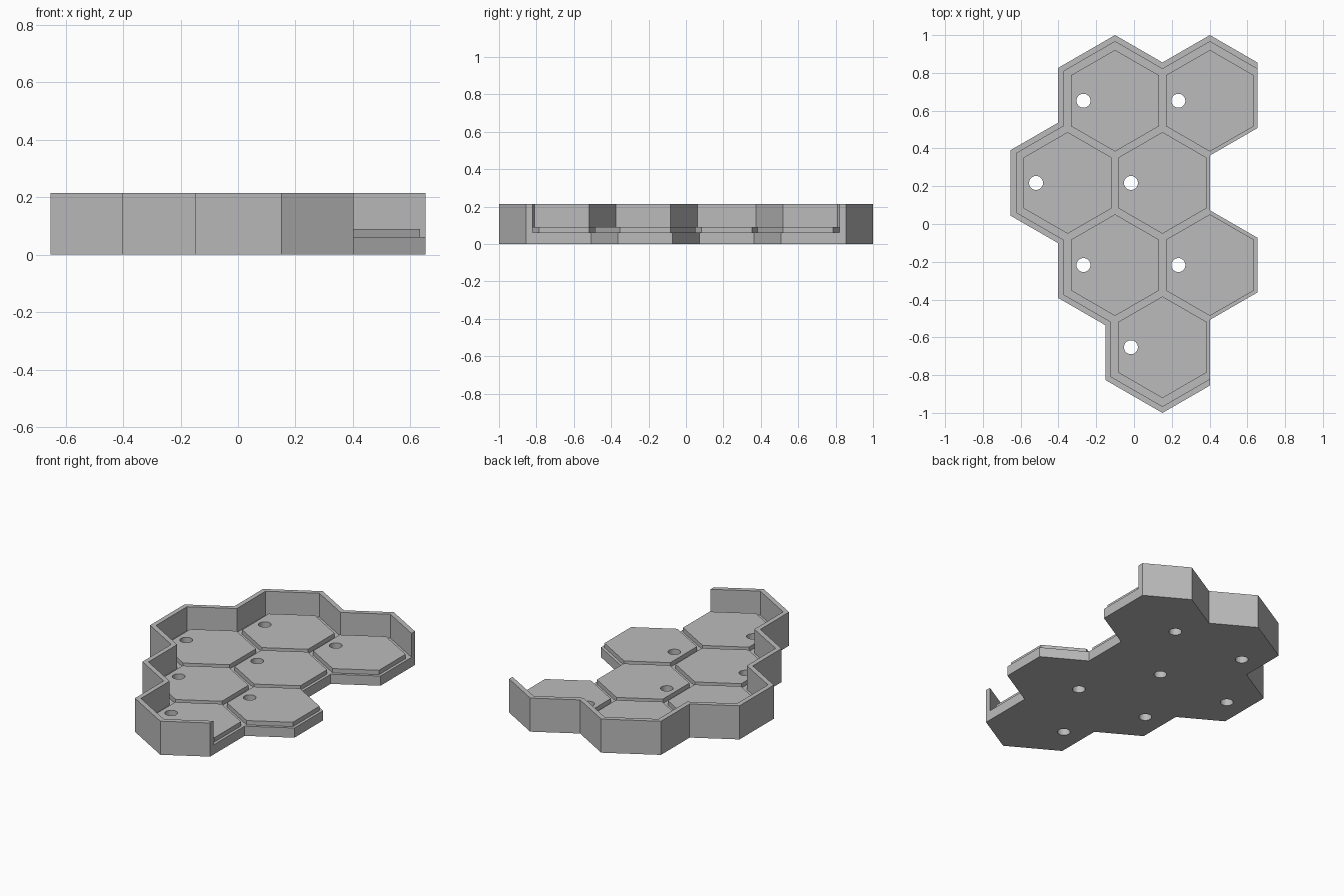
import bpy, bmesh
from math import cos, sin, radians, sqrt
from mathutils import Vector

cube = bpy.data.objects.get("Cube")
if cube:
    bpy.data.objects.remove(cube)

SIDE = 0.29                       # edge of one hexagonal cell
PITCH = SIDE * sqrt(3)            # distance between neighbouring cells
ROW = SIDE * 1.5
FLOOR, PAD_TOP, RIM = 0.062, 0.09, 0.215
OUTER, INNER = 0.05, 0.02         # wall faces, measured out from the cells

grey = bpy.data.materials.new("plain grey")
grey.use_nodes = True
grey.diffuse_color = (0.5, 0.5, 0.5, 1)
grey.node_tree.nodes["Principled BSDF"].inputs["Base Color"].default_value = (0.5, 0.5, 0.5, 1)


def heading(deg):
    return Vector((cos(radians(deg)), sin(radians(deg))))


def prism(name, outlines, z0, z1):
    """Extrude flat outlines from z0 to z1 into one object."""
    bm = bmesh.new()
    for outline in outlines:
        face = bm.faces.new([bm.verts.new((p.x, p.y, z0)) for p in outline])
        top = bmesh.ops.extrude_face_region(bm, geom=[face])["geom"]
        moved = [v for v in top if isinstance(v, bmesh.types.BMVert)]
        bmesh.ops.translate(bm, verts=moved, vec=(0, 0, z1 - z0))
    bmesh.ops.recalc_face_normals(bm, faces=bm.faces)
    mesh = bpy.data.meshes.new(name)
    bm.to_mesh(mesh)
    bm.free()
    mesh.materials.append(grey)
    obj = bpy.data.objects.new(name, mesh)
    bpy.context.collection.objects.link(obj)
    return obj


def cut(obj, cutter):
    cutter.hide_render = True
    mod = obj.modifiers.new("cut", 'BOOLEAN')
    mod.operation, mod.solver, mod.object = 'DIFFERENCE', 'EXACT', cutter
    bpy.context.view_layer.objects.active = obj
    bpy.ops.object.modifier_apply(modifier=mod.name)


def ring(centre, radius, sides, start=0):
    return [centre + radius * heading(start + 360 * i / sides) for i in range(sides)]


def walk(start, turns):
    points = [start]
    for deg in turns:
        points.append(points[-1] + SIDE * heading(deg))
    return points


def offset(points, turns, dist):
    """Push the walled path outward with mitred corners."""
    padded = [210] + turns + [330]
    return [p + dist / cos(radians(30)) * heading((a + b) / 2 - 90 if abs(a - b) < 180 else 270)
            for p, a, b in zip(points, padded, padded[1:])]


# Seven cell centres, as half-pitch columns and rows
cells = [Vector((c * PITCH / 2 - 0.2 * PITCH, r * ROW)) for c, r in
         ((0, 1.5), (2, 1.5), (-1, 0.5), (1, 0.5), (0, -0.5), (2, -0.5), (1, -1.5))]

# Walled boundary runs round the back, left and front; the right side is open
walled = [150, 210, 150, 210, 270, 210, 270, 330, 270, 330, 270, 330, 30]
open_side = [90, 30, 90, 150, 90, 30, 90]
path = walk(cells[1] + SIDE * heading(30), walled)
edge = walk(path[-1], open_side)[:-1]

# Tray with floor and wall
tray = prism("tray", [offset(path, walled, OUTER) + edge + [path[0]]], 0, RIM)
hollow = offset(path, walled, INNER)
hollow[0] -= 0.1 * heading(walled[0])
hollow[-1] += 0.4 * heading(walled[-1])
hollow_cutter = prism("hollow_cutter", [hollow], FLOOR, RIM + 0.1)
cut(tray, hollow_cutter)

# Raised pads, one per cell
pads = prism("cell_pads", [ring(c, SIDE - 0.021, 6, 30) for c in cells], FLOOR, PAD_TOP)

# Round hole near the left of every cell
holes = prism("hole_cutter",
              [ring(c - Vector((0.167, 0)), 0.037, 32) for c in cells], -0.1, 0.3)
cut(tray, holes)
cut(pads, holes)

for helper in (hollow_cutter, holes):
    bpy.data.objects.remove(helper)
